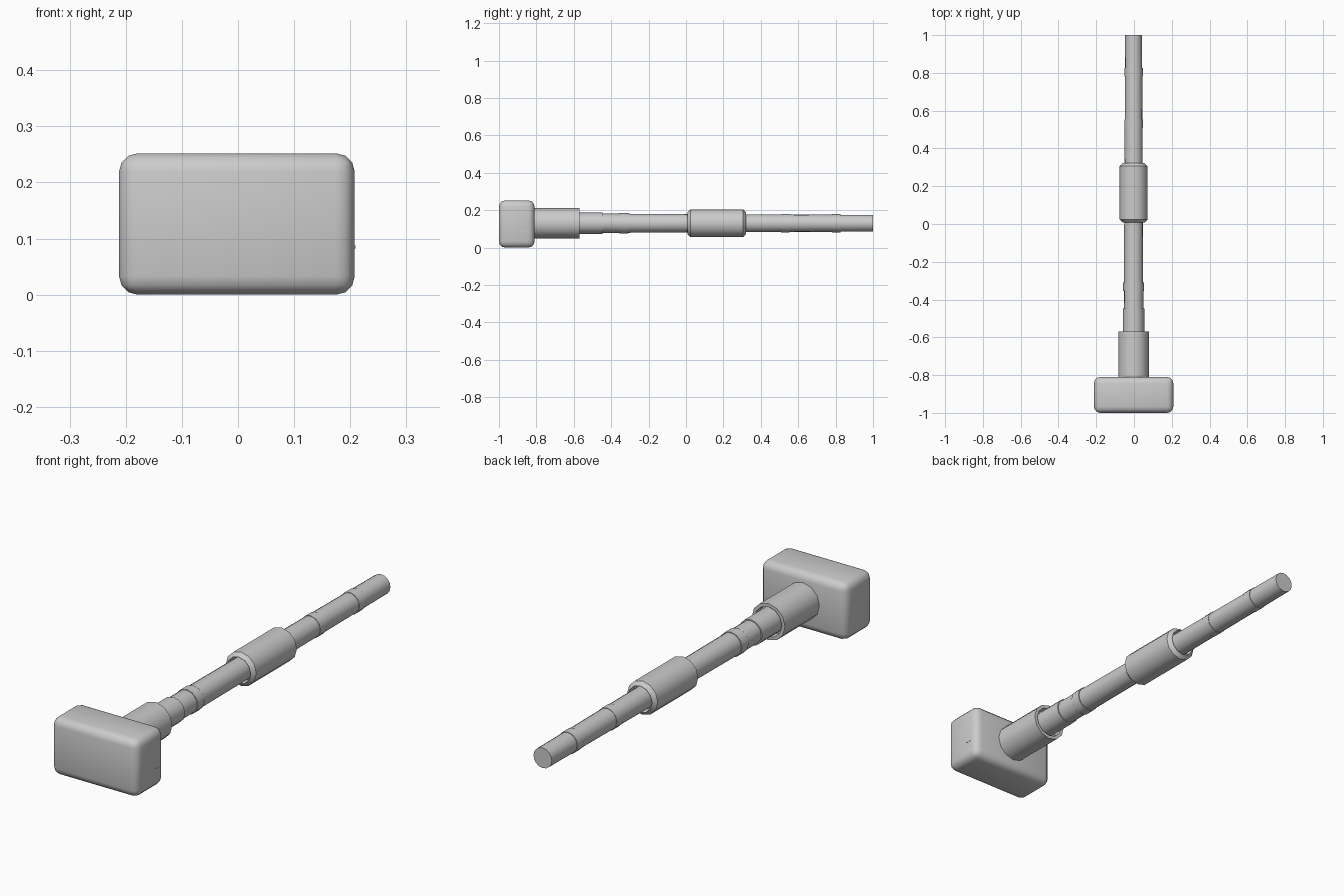
import bpy, bmesh, math

if "Cube" in bpy.data.objects:
    bpy.data.objects.remove(bpy.data.objects["Cube"])

CX, CZ = -0.002, 0.13


def lathe(name, profile, sides=12, z=CZ, turn=0.0):
    """Revolve (y, radius) points around an axis running along y."""
    bm = bmesh.new()
    rings = []
    for y, r in profile:
        ring = []
        for i in range(sides):
            a = 2 * math.pi * i / sides + turn
            ring.append(bm.verts.new((CX + r * math.cos(a), y, z + r * math.sin(a))))
        rings.append(ring)
    for a, b in zip(rings, rings[1:]):
        for i in range(sides):
            j = (i + 1) % sides
            bm.faces.new((a[i], a[j], b[j], b[i]))
    bm.faces.new(rings[0])
    bm.faces.new(rings[-1])
    bmesh.ops.recalc_face_normals(bm, faces=bm.faces)
    mesh = bpy.data.meshes.new(name)
    bm.to_mesh(mesh)
    bm.free()
    ob = bpy.data.objects.new(name, mesh)
    bpy.context.collection.objects.link(ob)
    smooth(ob, 35)
    return ob


def smooth(ob, angle):
    bpy.ops.object.select_all(action='DESELECT')
    ob.select_set(True)
    bpy.context.view_layer.objects.active = ob
    bpy.ops.object.shade_smooth_by_angle(angle=math.radians(angle))


def box(name, centre, size, bevel=0.0):
    bpy.ops.mesh.primitive_cube_add(size=1, location=centre)
    ob = bpy.context.object
    ob.name = name
    ob.scale = size
    bpy.ops.object.transform_apply(location=False, rotation=False, scale=True)
    if bevel:
        mod = ob.modifiers.new("rounded_edges", 'BEVEL')
        mod.width = bevel
        mod.segments = 3
        bpy.ops.object.modifier_apply(modifier=mod.name)
        smooth(ob, 40)
    return ob


# Hammer head and the small pin in its right side
box("head", (CX, -0.905, 0.126), (0.42, 0.19, 0.252), 0.033)
box("side_pin", (0.204, -0.86, 0.085), (0.01, 0.03, 0.006))

# Collar behind the head, with a recessed end
lathe("collar", [(-0.83, 0.081), (-0.57, 0.081), (-0.57, 0.066), (-0.60, 0.064)])
lathe("inner_collar", [(-0.62, 0.057), (-0.447, 0.057)])

# Tapered shaft
lathe("shaft", [(-0.60, 0.052), (0.15, 0.049), (1.0, 0.0445)], 16)

# Chamfered grip with recessed ends
lathe("grip", [(0.035, 0.054), (0.008, 0.058), (0.024, 0.0745),
               (0.306, 0.0745), (0.322, 0.058), (0.295, 0.054)])

# Thin bands round the shaft
for i, (y, r) in enumerate([(-0.332, 0.055), (0.53, 0.0495), (0.803, 0.0485)]):
    lathe(f"band_{i + 1}", [(y - 0.023, r), (y + 0.023, r)], 12)
